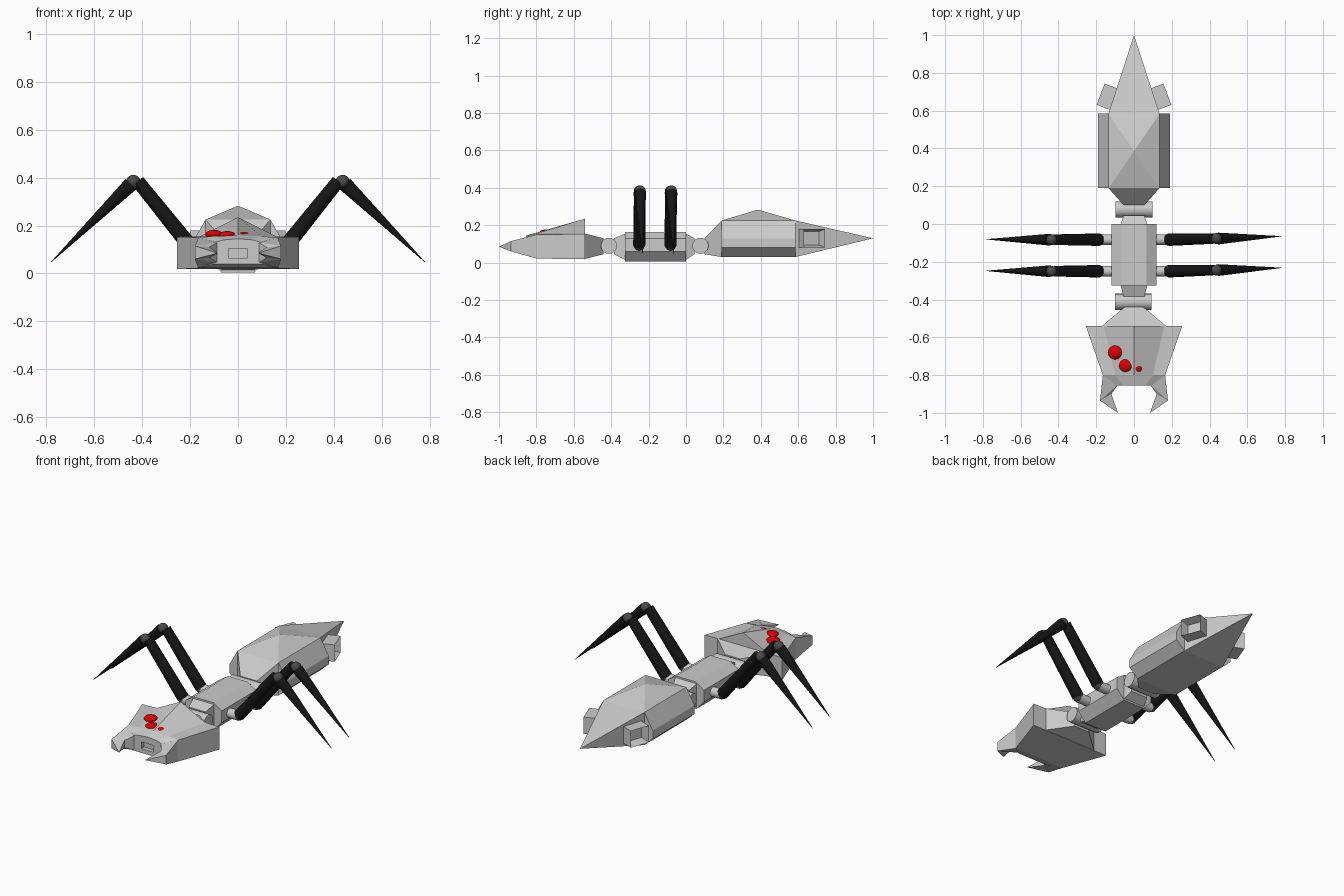
import bpy, bmesh, math
from mathutils import Vector, Matrix

if "Cube" in bpy.data.objects:
    bpy.data.objects.remove(bpy.data.objects["Cube"])


def material(name, color):
    m = bpy.data.materials.new(name)
    m.diffuse_color = (*color, 1)
    m.use_nodes = True
    m.node_tree.nodes["Principled BSDF"].inputs["Base Color"].default_value = m.diffuse_color
    return m


BLACK = material("black", (0.008, 0.008, 0.008))
DARK = material("dark_grey", (0.07, 0.07, 0.07))
RED = material("red", (0.75, 0.0, 0.0))


def finish(name, bm, mat=None, smooth=False):
    bmesh.ops.remove_doubles(bm, verts=bm.verts, dist=1e-5)
    bmesh.ops.recalc_face_normals(bm, faces=bm.faces)
    me = bpy.data.meshes.new(name)
    bm.to_mesh(me)
    bm.free()
    ob = bpy.data.objects.new(name, me)
    bpy.context.collection.objects.link(ob)
    if mat:
        me.materials.append(mat)
    if smooth:
        bpy.context.view_layer.objects.active = ob
        ob.select_set(True)
        bpy.ops.object.shade_smooth_by_angle(angle=math.radians(40))
        ob.select_set(False)
    return ob


def loft(name, sections):
    """Sections are (y, right half outline from bottom to top), mirrored in x."""
    bm = bmesh.new()
    rings = []
    for y, half in sections:
        pts = half + [(-x, z) for x, z in reversed(half)]
        rings.append([bm.verts.new((x, y, z)) for x, z in pts])
    n = len(rings[0])
    for a, b in zip(rings, rings[1:]):
        for i in range(n):
            j = (i + 1) % n
            bm.faces.new((a[i], a[j], b[j], b[i]))
    bm.faces.new(rings[0])
    bm.faces.new(rings[-1])
    return finish(name, bm)


def hull(name, pts):
    bm = bmesh.new()
    for p in pts:
        bm.verts.new(p)
    bmesh.ops.convex_hull(bm, input=bm.verts)
    return finish(name, bm)


def rod(name, a, b, r1, r2, mat=None, seg=16):
    a, b = Vector(a), Vector(b)
    d = b - a
    M = Matrix.Translation((a + b) / 2) @ d.to_track_quat('Z', 'Y').to_matrix().to_4x4()
    bm = bmesh.new()
    bmesh.ops.create_cone(bm, cap_ends=True, segments=seg, radius1=r1, radius2=r2,
                          depth=d.length, matrix=M)
    return finish(name, bm, mat, True)


def ball(name, c, r, mat=None, flat=1.0):
    bm = bmesh.new()
    bmesh.ops.create_uvsphere(bm, u_segments=16, v_segments=10, radius=r,
                              matrix=Matrix.Translation(c) @ Matrix.Diagonal((1, 1, flat, 1)))
    return finish(name, bm, mat, True)


# thorax with tapered ends
body = [(.07, .005), (.12, .06), (.12, .13), (.065, .165)]
loft("thorax", [(-.325, body), (0, body)])
loft("thorax_front_link", [(-.385, [(.055, .045), (.055, .13)]), (-.325, [(.07, .015), (.07, .155)])])
loft("thorax_back_link", [(0, [(.07, .015), (.07, .155)]), (.045, [(.055, .045), (.055, .13)])])

# hinges
rod("front_hinge", (-.1, -.412, .09), (.093, -.412, .09), .043, .043, seg=20)
rod("back_hinge", (-.098, .077, .09), (.098, .077, .09), .043, .043, seg=20)

# head, neck and mouth recess
loft("neck", [(-.54, [(.17, .02), (.17, .155)]), (-.44, [(.05, .045), (.05, .13)])])
head = loft("head", [
    (-.855, [(.1, .04), (.095, .13), (.06, .14), (0, .145)]),
    (-.8, [(.165, .022), (.165, .15), (.1, .155), (0, .16)]),
    (-.54, [(.255, .018), (.255, .153), (.16, .155), (0, .235)])])
mouth = loft("mouth_cutter", [(-.9, [(.04, .065), (.04, .105)]), (-.83, [(.04, .065), (.04, .105)])])
mouth.hide_render = True
mouth.hide_set(True)
cut = head.modifiers.new("mouth", 'BOOLEAN')
cut.operation = 'DIFFERENCE'
cut.object = mouth

# mandibles
for side, s in (("left", -1), ("right", 1)):
    hull(side + "_mandible_base", [(s * x, y, z) for x, y, z in (
        (.165, -.8, .022), (.165, -.8, .15), (.085, -.85, .045), (.085, -.85, .13),
        (.18, -.935, .06), (.18, -.935, .115), (.12, -.9, .065), (.12, -.9, .11))])
    hull(side + "_mandible_tip", [(s * x, y, z) for x, y, z in (
        (.18, -.935, .06), (.18, -.935, .115), (.12, -.9, .065), (.12, -.9, .11),
        (.085, -1, .085))])

# eyes
for i, (x, y, z, r) in enumerate(((-.1, -.68, .163, .037), (-.045, -.75, .16, .034),
                                  (.025, -.757, .16, .026))):
    ball(f"eye_{i + 1}", (x, y, z), r, RED, .5)

# abdomen: waist, hexagonal body, low roof and pointed tail
loft("waist", [(.1, [(.055, .045), (.055, .13)]), (.19, [(.135, .03), (.135, .225)])])
shell = [(.135, .03), (.19, .08), (.19, .13), (.135, .225)]
loft("abdomen", [(.19, shell), (.585, shell)])
hull("abdomen_roof", [(-.135, .19, .225), (.135, .19, .225), (-.135, .585, .225),
                      (.135, .585, .225), (0, .385, .283)])
hull("tail", [(s * .135, .585, z) for s in (-1, 1) for z in (.03, .225)] + [(0, 1, .13)])

# recessed tail ports
for side, s in (("left", -1), ("right", 1)):
    bm = bmesh.new()
    M = Matrix.Translation((s * .137, .672, .13)) @ Matrix.Rotation(
        math.atan2(.35, s * .94), 4, 'Z') @ Matrix.Diagonal((.085, .12, .1, 1))
    bmesh.ops.create_cube(bm, size=1, matrix=M)
    bm.faces.ensure_lookup_table()
    outer = max(bm.faces, key=lambda f: s * f.calc_center_median().x)
    bmesh.ops.inset_individual(bm, faces=[outer], thickness=.02)
    bmesh.ops.translate(bm, verts=outer.verts, vec=(-s * .047, -.0175, 0))
    finish(side + "_tail_port", bm)

# legs
for row, y in (("front", -.25), ("back", -.083)):
    for side, s in (("left", -1), ("right", 1)):
        n = f"{row}_{side}_leg"
        hip = (s * .185, y, .095)
        knee = (s * .437, y + (.006 if s > 0 else 0), .383)
        foot = (s * .78, y + (.018 if s > 0 else .002), .048)
        rod(n + "_hip", (s * .1, y, .09), (s * .185, y, .09), .028, .028)
        ball(n + "_hip_joint", hip, .03, DARK)
        rod(n + "_upper", hip, (s * .418, knee[1], .385), .033, .028, BLACK)
        ball(n + "_knee", knee, .029, DARK)
        rod(n + "_lower", (s * .447, knee[1], .373), foot, .031, .001, BLACK)
